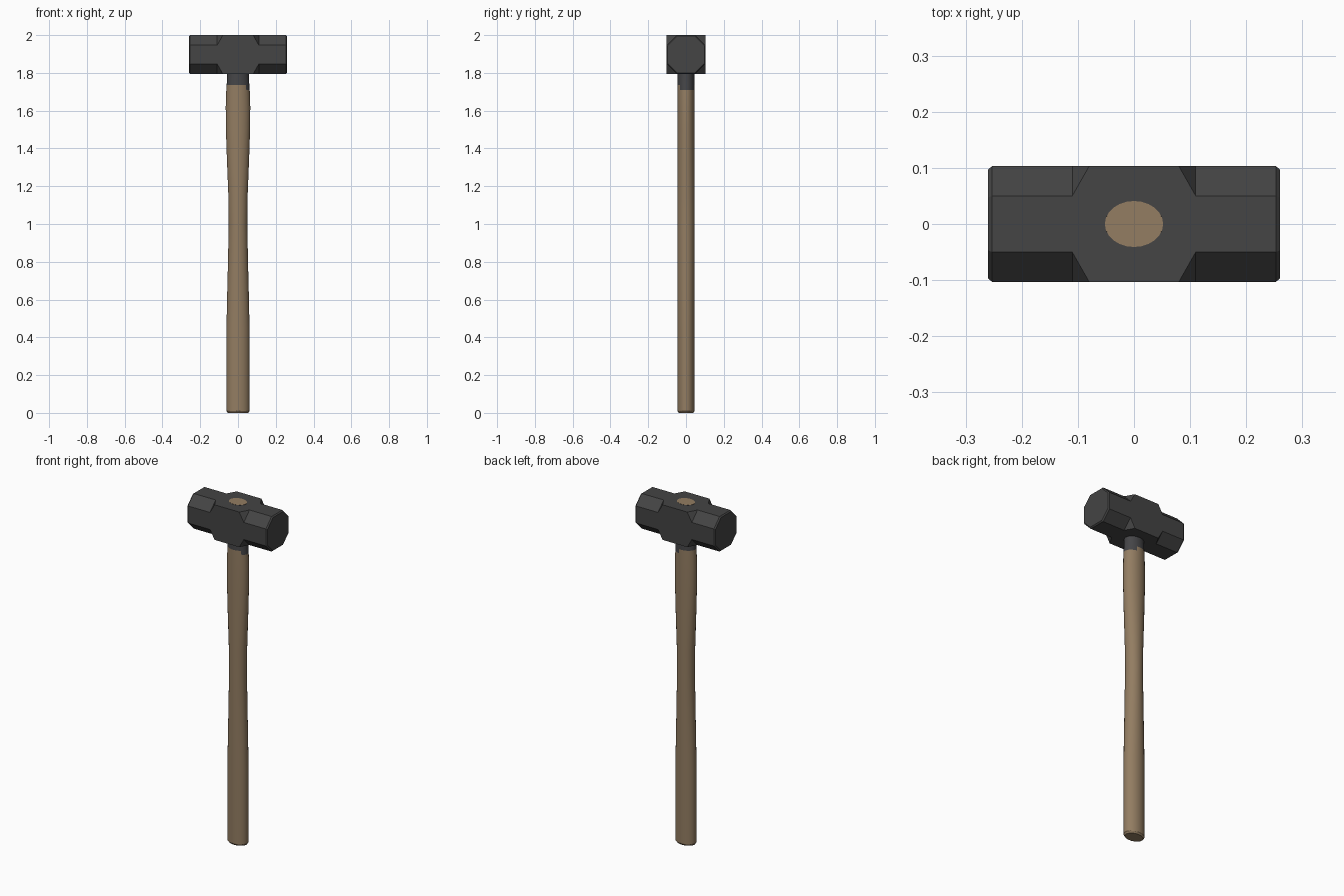
import bpy, bmesh, math

if "Cube" in bpy.data.objects:
    bpy.data.objects.remove(bpy.data.objects["Cube"])


def material(name, rgb):
    m = bpy.data.materials.new(name)
    m.diffuse_color = (*rgb, 1)
    m.use_nodes = True
    m.node_tree.nodes["Principled BSDF"].inputs["Base Color"].default_value = m.diffuse_color
    return m


STEEL = material("dark_steel", (0.058, 0.058, 0.058))
WOOD = material("worn_wood", (0.292, 0.205, 0.122))
WRAP = material("dark_collar", (0.060, 0.060, 0.064))


def loft(name, rings, mats):
    """Skin a stack of equal-length point rings and cap both ends."""
    bm = bmesh.new()
    loops = [[bm.verts.new(p) for p in ring] for ring in rings]
    n = len(loops[0])
    for a, b in zip(loops, loops[1:]):
        for i in range(n):
            j = (i + 1) % n
            bm.faces.new((a[i], a[j], b[j], b[i]))
    bm.faces.new(loops[0][::-1])
    bm.faces.new(loops[-1])
    bmesh.ops.remove_doubles(bm, verts=bm.verts, dist=0.0005)
    bmesh.ops.recalc_face_normals(bm, faces=bm.faces)
    mesh = bpy.data.meshes.new(name)
    bm.to_mesh(mesh)
    bm.free()
    for m in mats:
        mesh.materials.append(m)
    obj = bpy.data.objects.new(name, mesh)
    bpy.context.collection.objects.link(obj)
    return obj


# Head: square middle block flowing into octagonal striking ends
def head_ring(x, h, c):
    pts = [(h, c), (c, h), (-c, h), (-h, c), (-h, -c), (-c, -h), (c, -h), (h, -c)]
    return [(x, y, 1.897 + z) for y, z in pts]


half = [(0.08, 0.103, 0.103), (0.11, 0.103, 0.05),
        (0.253, 0.103, 0.05), (0.26, 0.097, 0.047)]
sections = [(-x, h, c) for x, h, c in reversed(half)] + half
loft("hammer_head", [head_ring(*s) for s in sections], [STEEL])

# Handle: oval shaft, waisted in the middle, running up through the head
SIDES = 24
profile = [(0.0, 0.054, 0.038), (0.01, 0.061, 0.045), (0.45, 0.061, 0.045),
           (0.60, 0.058, 0.045), (0.80, 0.053, 0.045), (1.00, 0.049, 0.045),
           (1.15, 0.051, 0.045), (1.35, 0.059, 0.045), (1.50, 0.064, 0.045),
           (1.62, 0.065, 0.045), (1.71, 0.062, 0.045), (1.735, 0.060, 0.045),
           (1.795, 0.057, 0.044), (2.001, 0.052, 0.041)]


def oval(z, rx, ry):
    return [(rx * math.cos(2 * math.pi * i / SIDES),
             ry * math.sin(2 * math.pi * i / SIDES), z) for i in range(SIDES)]


handle = loft("handle", [oval(*p) for p in profile], [WOOD, WRAP])

# Dark collar under the head, dipping lower on the right side
for f in handle.data.polygons:
    c = f.center
    limit = 1.715 if c.x > 0.02 and c.y > -0.03 else 1.735
    if c.z > limit and f.normal.z < 0.9:
        f.material_index = 1

bpy.context.view_layer.objects.active = handle
handle.select_set(True)
bpy.ops.object.shade_smooth_by_angle(angle=math.radians(30))
